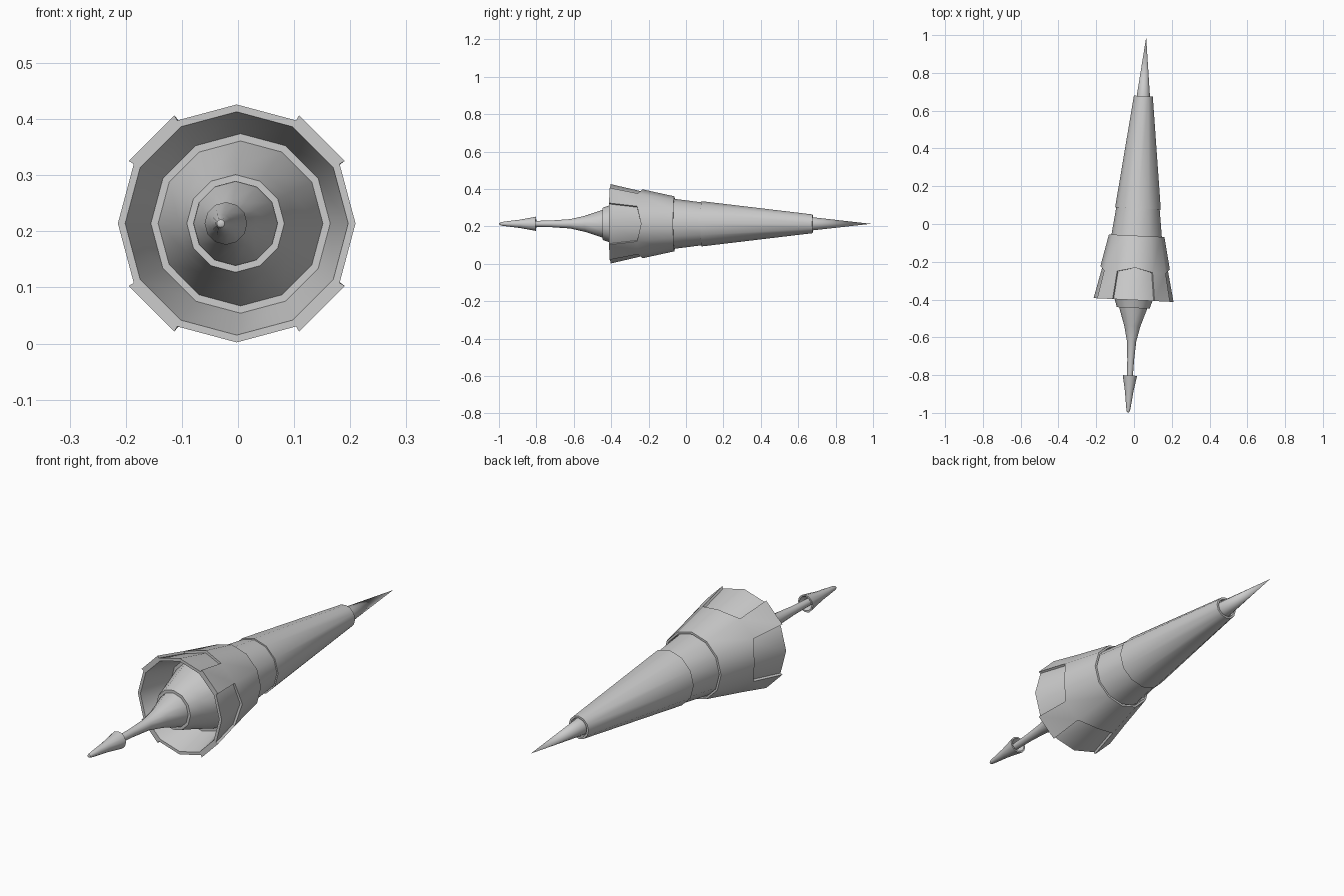
import bpy, bmesh, math
from mathutils import Matrix

if "Cube" in bpy.data.objects:
    bpy.data.objects.remove(bpy.data.objects["Cube"])

SIDES = 12
AXIS = Matrix.Translation((0.017, 0, 0.214)) @ Matrix.Rotation(-0.048, 4, 'Z')


def point(bm, y, r, k):
    a = math.tau * k / SIDES
    return bm.verts.new((r * math.cos(a), y, r * math.sin(a)))


def finish(bm, name, angle=35):
    bmesh.ops.remove_doubles(bm, verts=bm.verts, dist=1e-5)
    bmesh.ops.recalc_face_normals(bm, faces=bm.faces)
    me = bpy.data.meshes.new(name)
    bm.to_mesh(me)
    bm.free()
    ob = bpy.data.objects.new(name, me)
    bpy.context.collection.objects.link(ob)
    ob.matrix_world = AXIS
    bpy.ops.object.select_all(action='DESELECT')
    ob.select_set(True)
    bpy.context.view_layer.objects.active = ob
    bpy.ops.object.shade_smooth_by_angle(angle=math.radians(angle))
    return ob


def lathe(name, profile, closed=False):
    """Spin (y, radius) points about the long axis; radius 0 closes an end."""
    bm = bmesh.new()
    rings = []
    for y, r in profile:
        if r == 0:
            rings.append([bm.verts.new((0, y, 0))] * SIDES)
        else:
            rings.append([point(bm, y, r, k) for k in range(SIDES)])
    if closed:
        rings.append(rings[0])
    for a, b in zip(rings, rings[1:]):
        for k in range(SIDES):
            n = (k + 1) % SIDES
            loop = list(dict.fromkeys([a[k], a[n], b[n], b[k]]))
            bm.faces.new(loop)
    return finish(bm, name)


# Nose needle and tapered barrel with a recessed mouth
lathe("nose_needle", [(0.99, 0), (0.66, 0.037), (0.66, 0)])
lathe("front_barrel", [(0.66, 0), (0.66, 0.041), (0.678, 0.041), (0.678, 0.05),
                       (0.083, 0.121), (0.083, 0.115), (0.083, 0)])
lathe("middle_barrel", [(0.083, 0), (0.083, 0.115), (-0.09, 0.137), (-0.09, 0)])

# Skirt: inner flared shell, open at the rear
lathe("skirt_shell", [(-0.09, 0.135), (-0.23, 0.172), (-0.403, 0.212),
                      (-0.403, 0.199), (-0.26, 0.16), (-0.26, 0.13)])

# Raised armour: full band in front, four diagonal plates behind
bm = bmesh.new()
THICK = 0.011
rows = []
for k in range(SIDES):
    cardinal = k % 3 == 0
    my, mr = (-0.232, 0.184) if cardinal else (-0.254, 0.188)
    rows.append({
        "lip": point(bm, -0.062, 0.138, k),
        "front": point(bm, -0.062, 0.147, k),
        "mid": point(bm, my, mr, k),
        "mid_in": point(bm, my, mr - THICK - 0.003, k),
        "rear": None if cardinal else point(bm, -0.403, 0.2225, k),
        "rear_in": None if cardinal else point(bm, -0.403, 0.211, k),
        "back": point(bm, -0.085, 0.138, k),
    })
for k in range(SIDES):
    p, q = rows[k], rows[(k + 1) % SIDES]
    for a, b in (("back", "lip"), ("lip", "front"), ("front", "mid")):
        bm.faces.new((p[a], q[a], q[b], p[b]))
    if k % 3 == 1:
        bm.faces.new((p["mid"], q["mid"], q["rear"], p["rear"]))
        bm.faces.new((p["rear"], q["rear"], q["rear_in"], p["rear_in"]))
        for s in (p, q):
            bm.faces.new((s["mid"], s["rear"], s["rear_in"], s["mid_in"]))
    else:
        bm.faces.new((p["mid"], q["mid"], q["mid_in"], p["mid_in"]))
finish(bm, "skirt_armour_plates")

# Inner cone, rear spike and hollow barbed tip
lathe("inner_cone", [(-0.26, 0.147), (-0.39, 0.104), (-0.445, 0.087),
                     (-0.445, 0.075), (-0.43, 0.075)])
lathe("rear_spike", [(-0.43, 0.077), (-0.45, 0.073), (-0.54, 0.043), (-0.62, 0.025),
                     (-0.72, 0.018), (-0.83, 0.015), (-0.92, 0.012), (-0.92, 0)])
lathe("rear_barb", [(-0.84, 0.0), (-0.84, 0.014), (-0.803, 0.031), (-0.803, 0.038),
                    (-0.89, 0.022), (-0.94, 0.016), (-0.985, 0.010),
                    (-0.996, 0.007), (-1.0, 0)])
